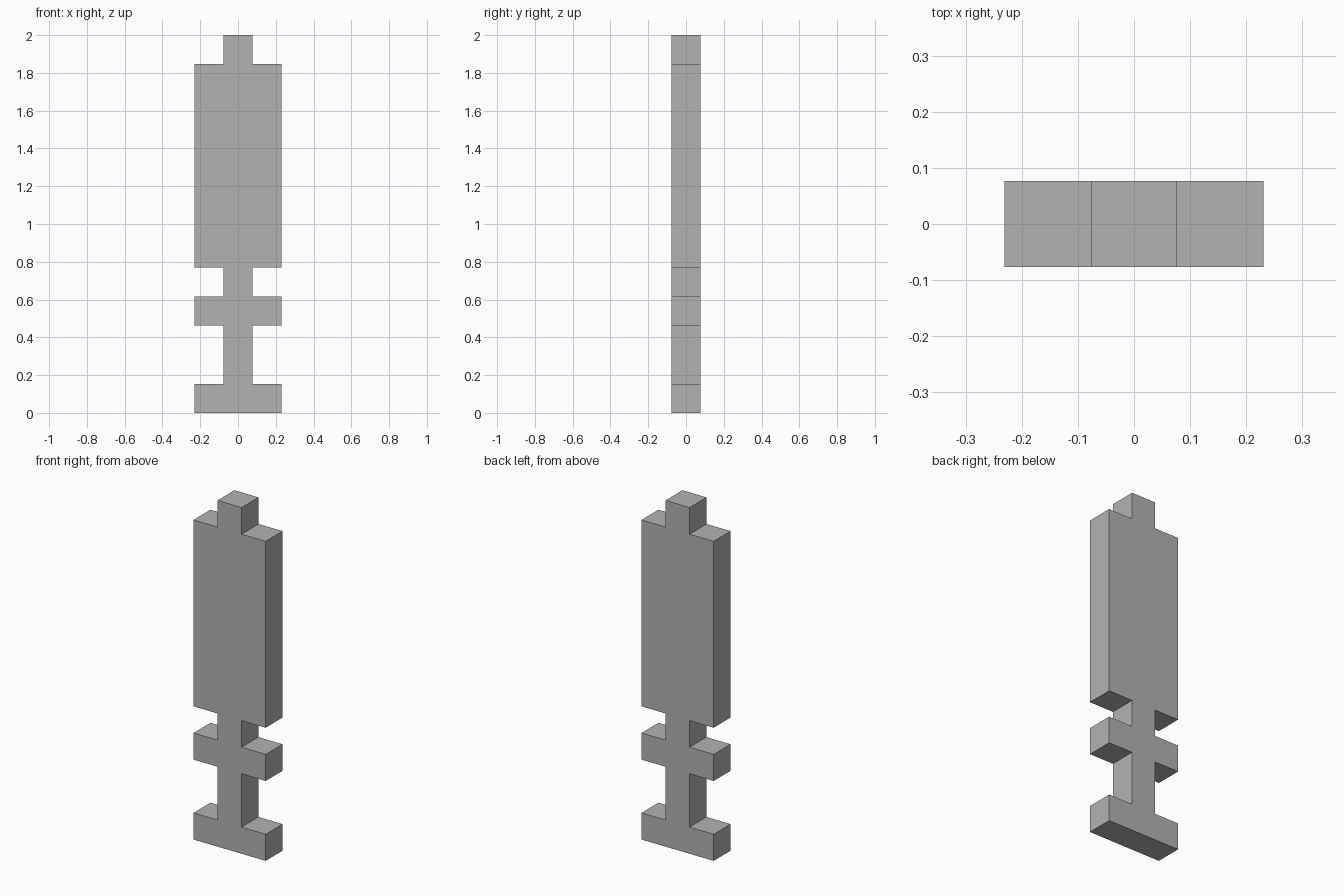
import bpy
import bmesh

cube = bpy.data.objects.get("Cube")
if cube:
    bpy.data.objects.remove(cube, do_unlink=True)

UNIT = 2 / 13          # one block; the piece is 13 blocks tall
NARROW, WIDE = 0.5, 1.5

# Plain grey material
GREY = (0.45, 0.45, 0.45, 1)
grey = bpy.data.materials.new("plain grey")
grey.use_nodes = True
grey.diffuse_color = GREY
grey.node_tree.nodes["Principled BSDF"].inputs["Base Color"].default_value = GREY

# Bands from the foot up: (half width, top height) in blocks
bands = [
    (WIDE, 1),      # foot
    (NARROW, 3),    # lower stem
    (WIDE, 4),      # crossbar
    (NARROW, 5),    # neck
    (WIDE, 12),     # tall panel
    (NARROW, 13),   # top stub
]

# Right-hand outline, then its mirror image to close the silhouette
side = []
bottom = 0
for half_width, top in bands:
    side += [(half_width, bottom), (half_width, top)]
    bottom = top
outline = side + [(-x, z) for x, z in reversed(side)]

# Extrude the silhouette one block deep
bm = bmesh.new()
front = bm.faces.new([bm.verts.new((x * UNIT, -UNIT / 2, z * UNIT)) for x, z in outline])
extruded = bmesh.ops.extrude_face_region(bm, geom=[front], use_keep_orig=True)
back_verts = [v for v in extruded["geom"] if isinstance(v, bmesh.types.BMVert)]
bmesh.ops.translate(bm, vec=(0, UNIT, 0), verts=back_verts)
bmesh.ops.recalc_face_normals(bm, faces=bm.faces)

mesh = bpy.data.meshes.new("stepped_post")
bm.to_mesh(mesh)
bm.free()
mesh.materials.append(grey)
post = bpy.data.objects.new("stepped_post", mesh)
bpy.context.collection.objects.link(post)
